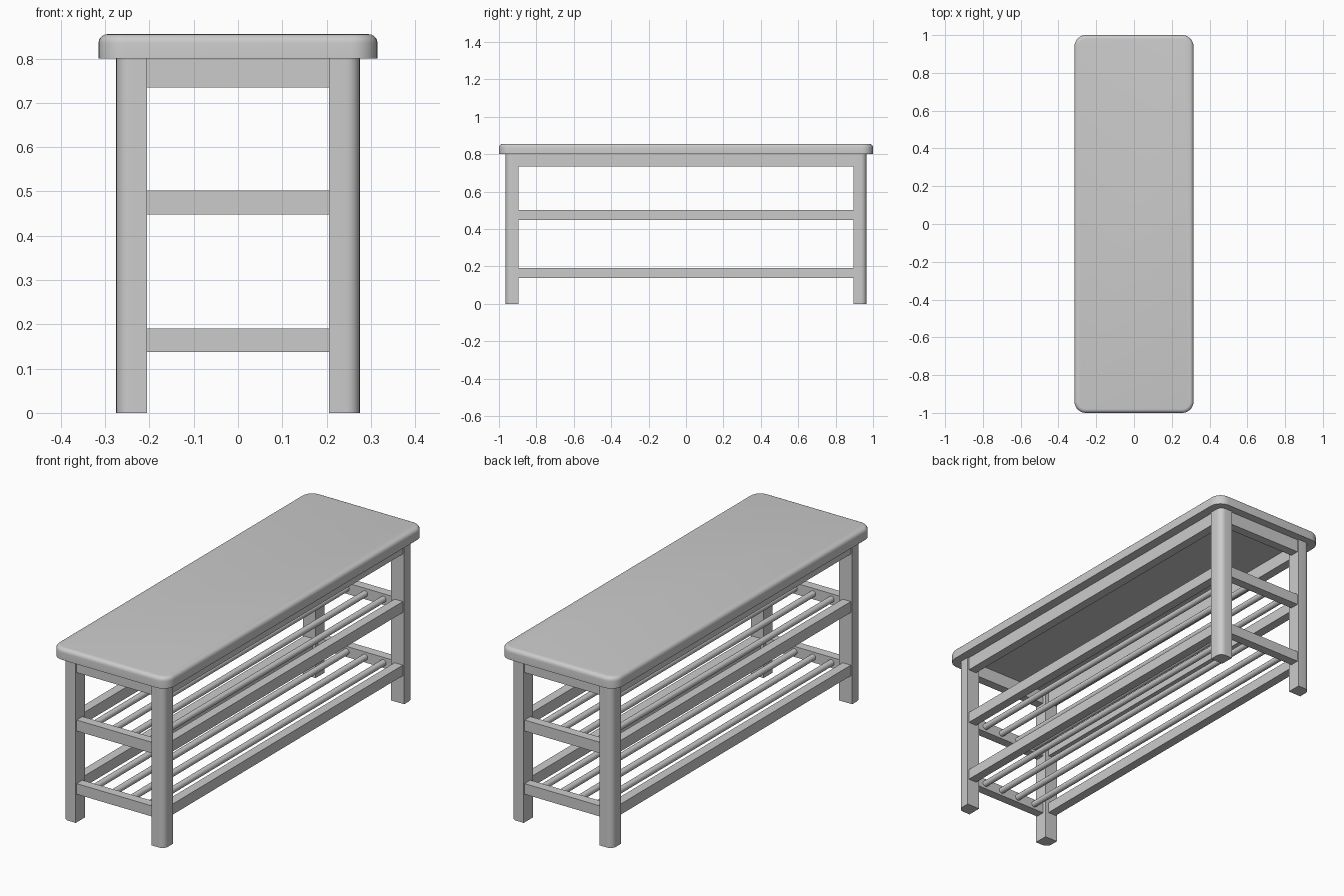
import bpy, bmesh, math

if "Cube" in bpy.data.objects:
    bpy.data.objects.remove(bpy.data.objects["Cube"])


def finish(bm, name, smooth=False):
    bmesh.ops.recalc_face_normals(bm, faces=bm.faces)
    mesh = bpy.data.meshes.new(name)
    bm.to_mesh(mesh)
    bm.free()
    ob = bpy.data.objects.new(name, mesh)
    bpy.context.collection.objects.link(ob)
    if smooth:
        bpy.ops.object.select_all(action='DESELECT')
        ob.select_set(True)
        bpy.context.view_layer.objects.active = ob
        bpy.ops.object.shade_smooth_by_angle(angle=math.radians(35))
    return ob


def box_bm(x0, x1, y0, y1, z0, z1):
    bm = bmesh.new()
    bmesh.ops.create_cube(bm, size=1)
    for v in bm.verts:
        v.co = ((x0 + x1) / 2 + v.co.x * (x1 - x0),
                (y0 + y1) / 2 + v.co.y * (y1 - y0),
                (z0 + z1) / 2 + v.co.z * (z1 - z0))
    return bm


def bevel(bm, test, radius, segments):
    edges = [e for e in bm.edges if test(e.verts[0].co, e.verts[1].co)]
    bmesh.ops.bevel(bm, geom=edges, offset=radius, segments=segments,
                    profile=0.5, affect='EDGES')


def vertical(a, b):
    return abs(a.z - b.z) > 0.01


SEAT_Z, TOP_Z = 0.80, 0.855
LEG_IN_X, LEG_OUT_X = 0.205, 0.275
LEG_IN_Y, LEG_OUT_Y = 0.895, 0.965
SETBACK, THICK = 0.007, 0.045

# Seat: rounded corners and softened top rim
seat = box_bm(-0.315, 0.315, -1, 1, SEAT_Z, TOP_Z)
bevel(seat, vertical, 0.06, 8)
rim = [e for e in seat.edges
       if all(v.co.z > TOP_Z - 1e-4 for v in e.verts)]
bmesh.ops.bevel(seat, geom=rim, offset=0.02, segments=5, profile=0.5,
                affect='EDGES')
finish(seat, "seat", True)

# Legs: only the outer corner is rounded
for sx, side in ((-1, "left"), (1, "right")):
    for sy, end in ((-1, "front"), (1, "back")):
        xs = sorted((sx * LEG_IN_X, sx * LEG_OUT_X))
        ys = sorted((sy * LEG_IN_Y, sy * LEG_OUT_Y))
        leg = box_bm(*xs, *ys, 0, SEAT_Z)
        bevel(leg, lambda a, b: vertical(a, b)
              and a.x * sx > LEG_OUT_X - 0.01
              and a.y * sy > LEG_OUT_Y - 0.01, 0.03, 6)
        finish(leg, f"{end}_{side}_leg", True)

# Aprons and shelf rails on all four sides
levels = (("apron", 0.735, SEAT_Z), ("upper_rail", 0.448, 0.502),
          ("lower_rail", 0.138, 0.19))
for label, z0, z1 in levels:
    for s, side, end in ((-1, "left", "front"), (1, "right", "back")):
        xs = sorted((s * (LEG_OUT_X - SETBACK), s * (LEG_OUT_X - SETBACK - THICK)))
        finish(box_bm(*xs, -LEG_IN_Y, LEG_IN_Y, z0, z1), f"{side}_{label}")
        ys = sorted((s * (LEG_OUT_Y - SETBACK), s * (LEG_OUT_Y - SETBACK - THICK)))
        finish(box_bm(-LEG_IN_X, LEG_IN_X, *ys, z0, z1), f"{end}_{label}")

# Round shelf rods running between the end rails
rod_half = LEG_OUT_Y - SETBACK - THICK / 2
for label, z in (("upper", 0.475), ("lower", 0.164)):
    for i in range(4):
        rod = bmesh.new()
        bmesh.ops.create_cone(rod, cap_ends=True, segments=20, radius1=0.015,
                              radius2=0.015, depth=2 * rod_half)
        for v in rod.verts:
            v.co = (v.co.x - 0.15 + 0.1 * i, v.co.z, v.co.y + z)
        finish(rod, f"{label}_shelf_rod_{i + 1}", True)
